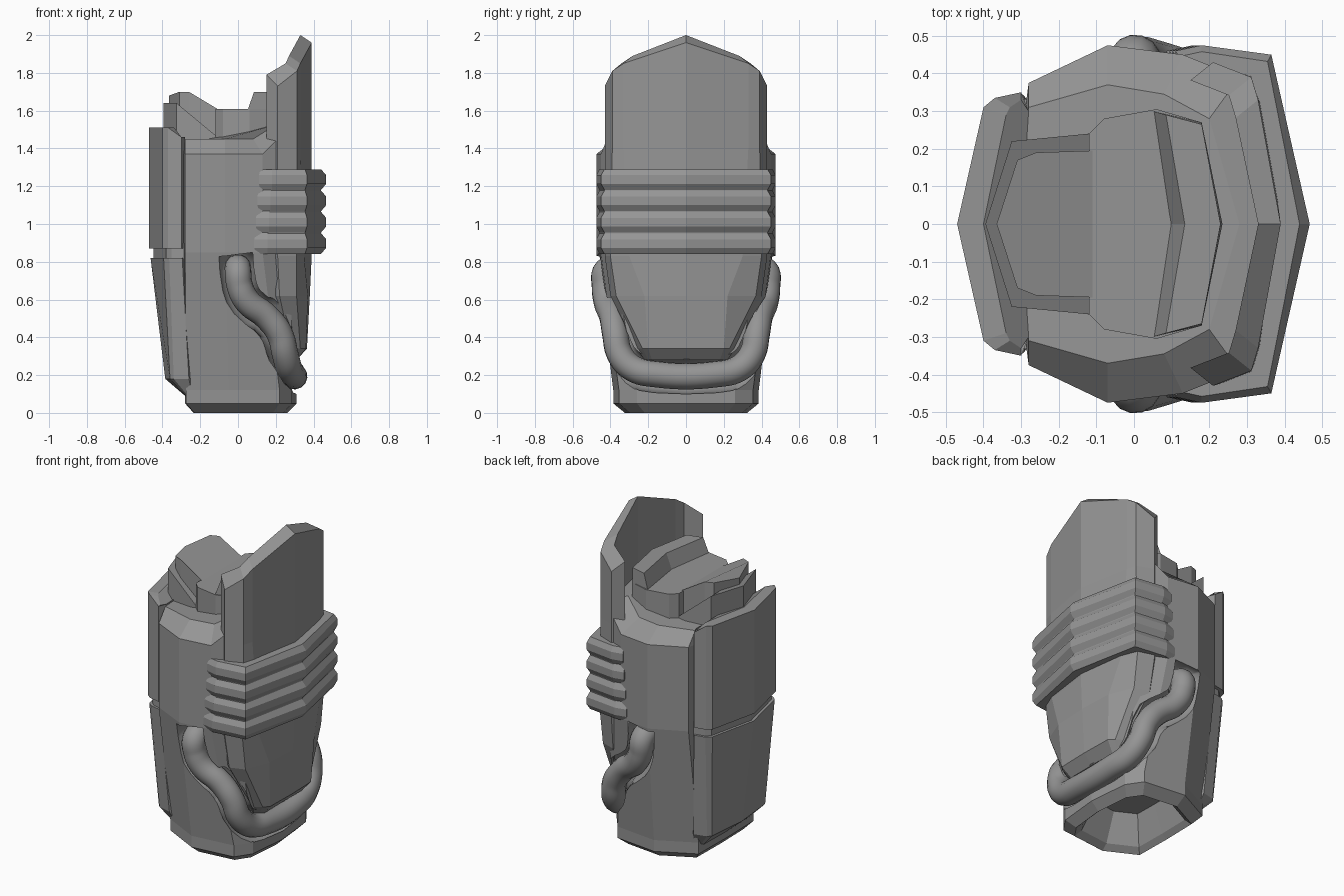
import bpy, bmesh

cube = bpy.data.objects.get("Cube")
if cube:
    bpy.data.objects.remove(cube)

grey = bpy.data.materials.new("armour_grey")
grey.use_nodes = True
grey.diffuse_color = (0.3, 0.3, 0.3, 1)
grey.node_tree.nodes["Principled BSDF"].inputs["Base Color"].default_value = (0.3, 0.3, 0.3, 1)


def at(z, pts):
    """Place flat half outline points at height z."""
    return [(x, y, z) for x, y in pts]


def shrink(pts, s):
    return [(x * s, y * s) for x, y in pts]


def loft(name, sections, strip_caps=False):
    """Skin stacked half outlines, each mirrored across y = 0."""
    bm = bmesh.new()
    rings = []
    for half in sections:
        inner = [p for p in reversed(half) if p[1] > 0]
        ring = list(half) + [(x, -y, z) for x, y, z in inner]
        rings.append([bm.verts.new(p) for p in ring])
    n = len(rings[0])
    for a, b in zip(rings, rings[1:]):
        for i in range(n):
            j = (i + 1) % n
            bm.faces.new((a[i], a[j], b[j], b[i]))
    h = len(sections[0])
    for r in (rings[0], rings[-1]):
        if strip_caps:
            for i in range(h // 2 - 1):
                quad = (i, i + 1, h - 2 - i, h - 1 - i)
                bm.faces.new([r[k] for k in quad])
                bm.faces.new([r[-k % n] for k in quad])
        else:
            bm.faces.new(r)
    bmesh.ops.recalc_face_normals(bm, faces=bm.faces)
    mesh = bpy.data.meshes.new(name)
    bm.to_mesh(mesh)
    bm.free()
    mesh.materials.append(grey)
    obj = bpy.data.objects.new(name, mesh)
    bpy.context.collection.objects.link(obj)
    return obj


def tube(name, half, radius, sides, steps):
    """Sweep a round section along a mirrored path as a closed mesh."""
    path = half + [(x, -y, z) for x, y, z in reversed(half)]
    cu = bpy.data.curves.new(name, "CURVE")
    cu.dimensions = "3D"
    cu.bevel_depth, cu.bevel_resolution = radius, sides
    cu.resolution_u, cu.use_fill_caps = steps, True
    sp = cu.splines.new("BEZIER")
    sp.bezier_points.add(len(path) - 1)
    for bp, p in zip(sp.bezier_points, path):
        bp.co = p
        bp.handle_left_type = bp.handle_right_type = "AUTO"
    obj = bpy.data.objects.new(name, cu)
    bpy.context.collection.objects.link(obj)
    bpy.ops.object.select_all(action="DESELECT")
    obj.select_set(True)
    bpy.context.view_layer.objects.active = obj
    bpy.ops.object.convert(target="MESH")
    obj = bpy.context.object
    bm = bmesh.new()
    bm.from_mesh(obj.data)
    bmesh.ops.remove_doubles(bm, verts=bm.verts, dist=0.0005)
    bmesh.ops.recalc_face_normals(bm, faces=bm.faces)
    bm.to_mesh(obj.data)
    bm.free()
    obj.data.materials.clear()
    obj.data.materials.append(grey)
    return obj


# Main shell: hollow foot, tapered wall, chamfered top rim
foot = [(-.28, 0), (-.275, .27), (-.05, .385), (.22, .355), (.285, .26), (.31, 0)]
wall = [(-.33, 0), (-.28, .375), (-.07, .475), (.13, .45), (.28, .39), (.34, 0)]
rim = [(-.31, 0), (-.28, .31), (-.07, .37), (.08, .345), (.2, .28), (.28, 0)]
rise = [0, 0, 0, 0, .15, .15]
body = loft("body_shell", [
    at(.2, shrink(foot, .54)), at(.03, shrink(foot, .74)), at(0, shrink(foot, .84)),
    at(.05, foot), at(.12, foot), at(.85, wall),
    [(x, y, 1.37 + r) for (x, y), r in zip(wall, rise)],
    [(x, y, 1.45 + r * .5) for (x, y), r in zip(rim, rise)]])


# Tall folded back plate
def plate_row(outer, inset=.06, lift=(0, 0, 0, 0)):
    inner = [(x - inset, max(y - inset * .8, 0), z + l)
             for (x, y, z), l in zip(outer, lift)]
    return inner + outer[::-1]


fold = [(.39, 0), (.33, .33), (.312, .39), (.21, .43)]
crown = [(x, y, z) for (x, y), z in zip(fold, (1.96, 1.85, 1.81, 1.73))]
loft("back_plate", [
    plate_row(at(.28, [(.31, 0), (.31, .18), (.29, .2), (.26, .22)])),
    plate_row(at(.34, [(.365, 0), (.36, .2), (.33, .23), (.28, .26)])),
    plate_row(at(.62, [(.38, 0), (.37, .22), (.31, .37), (.22, .4)])),
    plate_row(at(.83, [(.39, 0), (.35, .3), (.31, .4), (.21, .43)])),
    plate_row(at(1.4, fold)), plate_row(at(1.51, fold)),
    plate_row(crown, lift=(.04, .04, .04, .06))], strip_caps=True)

# Four stacked ribs wrapped round the back
rib_out = [(.11, 0), (.11, .46), (.18, .475), (.365, .45), (.467, 0)]
rib_in = [(.12, 0), (.12, .445), (.18, .458), (.355, .432), (.44, 0)]
pitch = .113
rib_rows = []
for k in range(4):
    for t, outline in ((.02, rib_in), (.3, rib_out), (.7, rib_out), (.98, rib_in)):
        rib_rows.append(at(.84 + (k + t) * pitch,
                           [(x + (k - 3) * .008 * (x < .2), y) for x, y in outline]))
loft("back_ribs", rib_rows)

# Front panels with a groove between them
panel = [(-.47, 0), (-.40, .31), (-.37, .335), (-.30, .35), (-.28, .3), (-.3, 0)]
low = [(-.385, 0), (-.36, .26), (-.34, .28), (-.26, .3), (-.22, .25), (-.2, 0)]
tip = [(-.28, 0), (-.275, .22), (-.265, .24), (-.24, .26), (-.22, .25), (-.2, 0)]
loft("upper_front_panel", [
    at(.87, panel),
    [(x, y, 1.51 if i < 3 else 1.46) for i, (x, y) in enumerate(panel)],
    [(-.40, 0, 1.51), (-.34, .29, 1.51), (-.33, .31, 1.5),
     (-.3, .33, 1.46), (-.28, .3, 1.45), (-.3, 0, 1.45)]])
loft("panel_groove", [at(.8, shrink(panel, .95)), at(.9, shrink(panel, .95))])
loft("lower_front_panel", [at(.09, tip), at(.18, low), at(.82, shrink(panel, .985))])

# Inner core: dish with a raised rear lip
dish = [(-.12, 0), (-.12, .24), (-.08, .28), (.06, .305), (.18, .27), (.235, 0)]
loft("core_dish", [at(1.4, dish), at(1.61, dish)])
ledge = [(.095, 0), (.05, .3), (.18, .27), (.235, 0)]
ledge_top = [(.135, 0), (.085, .29), (.18, .265), (.23, 0)]
loft("core_lip", [at(1.6, ledge), at(1.70, ledge_top)])

# Front wedge of the core and its lower slanted collar
wedge = [(-.365, 0), (-.31, .17), (-.26, .19), (-.11, .195), (-.11, 0)]
loft("core_wedge", [
    at(1.4, wedge),
    [(x, y, z) for (x, y), z in zip(wedge, (1.68, 1.7, 1.7, 1.61, 1.61))]])
collar = [(-.395, 0), (-.325, .22), (-.12, .24), (-.12, 0)]
loft("core_collar", [
    at(1.4, collar),
    [(x, y, z) for (x, y), z in zip(collar, (1.64, 1.64, 1.47, 1.47))]])

# Hose round the lower back
run = [(.01, .43, .67), (.05, .42, .59), (.15, .39, .51), (.22, .375, .42),
       (.25, .35, .31), (.27, .28, .235), (.29, .16, .205)]
tube("hose", [(0, .34, .77), (0, .42, .755)] + run, .07, 5, 6)
bpy.ops.object.shade_smooth()

# Channel cut into the shell, in which the hose sits
cutter = tube("channel_cutter", [(-.01, .45, .84)] + run, .1, 1, 2)
cutter.hide_render = True
mod = body.modifiers.new("channel", "BOOLEAN")
mod.operation, mod.solver, mod.object = "DIFFERENCE", "EXACT", cutter
carved = body.evaluated_get(bpy.context.evaluated_depsgraph_get())
if carved.dimensions.z > 1.4:
    body.data = bpy.data.meshes.new_from_object(carved)
body.modifiers.clear()
bpy.data.objects.remove(cutter)
